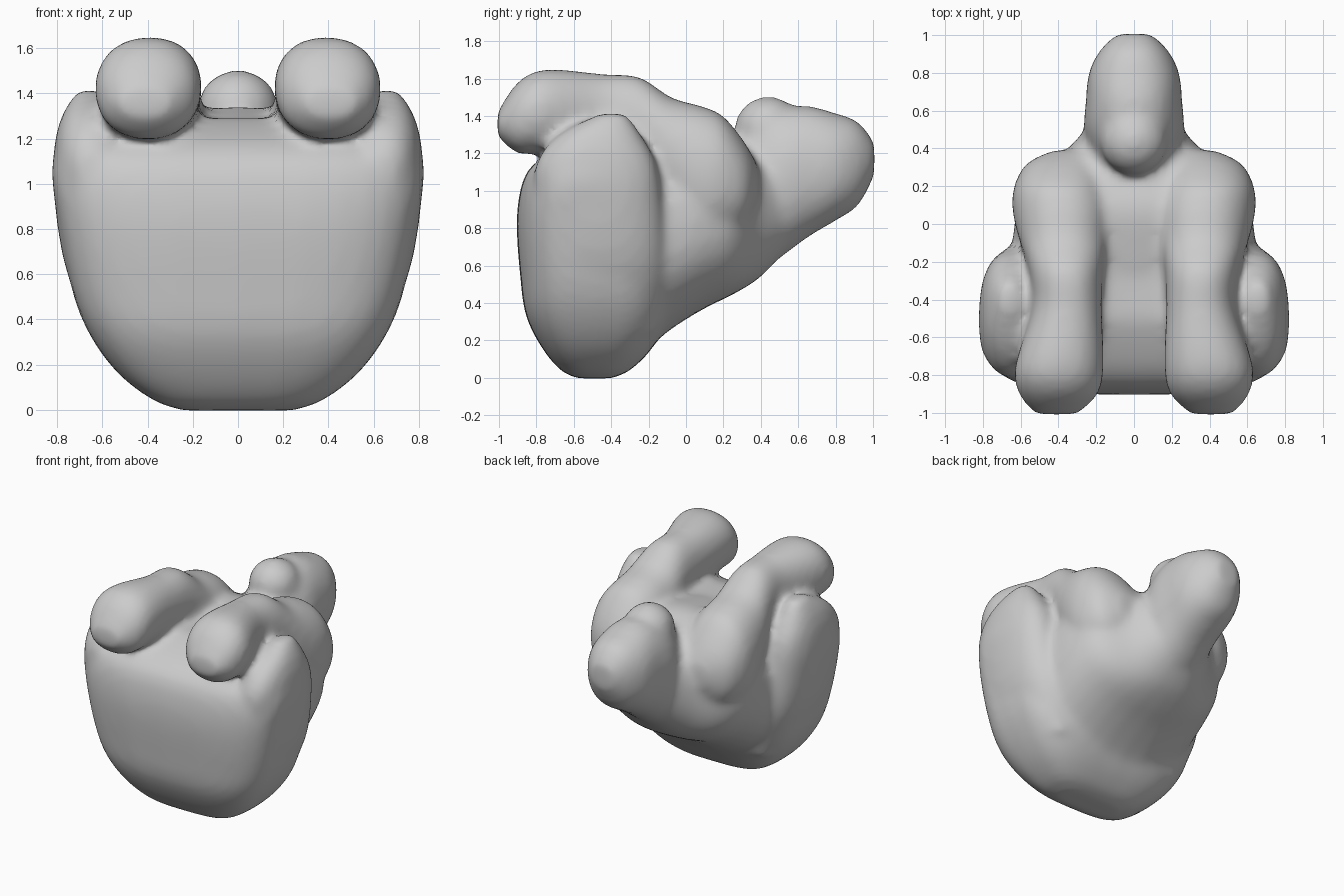
import bpy, bmesh
from math import cos, sin, tau, copysign

if "Cube" in bpy.data.objects:
    bpy.data.objects.remove(bpy.data.objects["Cube"])

parts = []


def add_part(name, bm):
    bmesh.ops.recalc_face_normals(bm, faces=bm.faces)
    me = bpy.data.meshes.new(name)
    bm.to_mesh(me)
    bm.free()
    ob = bpy.data.objects.new(name, me)
    bpy.context.collection.objects.link(ob)
    parts.append(ob)


def smooth_rows(rows, steps=4):
    """Catmull-Rom curve through the loft rows."""
    out = []
    for i in range(len(rows) - 1):
        p = [rows[max(i - 1, 0)], rows[i], rows[i + 1], rows[min(i + 2, len(rows) - 1)]]
        for k in range(steps):
            t = k / steps
            out.append([b + .5 * t * (c - a + t * (2 * a - 5 * b + 4 * c - d
                        + t * (3 * (b - c) + d - a))) for a, b, c, d in zip(*p)])
    return out + [rows[-1]]


def loft(name, rows, axis, power=2.0, n=32, side=1):
    """Rows of (position, x centre, x radius, low, high) skinned along y or z."""
    bm = bmesh.new()
    rings = []
    for t, cx, rx, lo, hi in smooth_rows(rows):
        ring = []
        for i in range(n):
            c, s = cos(tau * i / n), sin(tau * i / n)
            x = side * cx + rx * copysign(abs(c) ** (2 / power), c)
            v = (lo + hi) / 2 + (hi - lo) / 2 * copysign(abs(s) ** (2 / power), s)
            ring.append(bm.verts.new((x, t, v) if axis == 'y' else (x, v, t)))
        rings.append(ring)
    for a, b in zip(rings, rings[1:]):
        for i in range(n):
            bm.faces.new((a[i], a[(i + 1) % n], b[(i + 1) % n], b[i]))
    bm.faces.new(rings[0])
    bm.faces.new(rings[-1])
    add_part(name, bm)


def ball(name, centre, radii):
    bm = bmesh.new()
    bmesh.ops.create_uvsphere(bm, u_segments=24, v_segments=14, radius=1)
    bmesh.ops.scale(bm, vec=radii, verts=bm.verts)
    bmesh.ops.translate(bm, vec=centre, verts=bm.verts)
    add_part(name, bm)


# Broad rounded front mass
loft("front_mass", [
    (-.003, 0, .24, -.58, -.40), (.04, 0, .37, -.67, -.30),
    (.16, 0, .53, -.77, -.18), (.33, 0, .655, -.855, -.09),
    (.53, 0, .735, -.885, -.08), (.84, 0, .795, -.905, -.11),
    (1.06, 0, .825, -.87, -.15), (1.17, 0, .79, -.78, -.18),
    (1.25, 0, .70, -.62, -.23), (1.29, 0, .62, -.5, -.28)], 'z', 3.3)

# Torso sloping up to the rear
loft("torso", [
    (-.55, 0, .50, .05, 1.2), (-.43, 0, .62, .05, 1.25), (-.28, 0, .66, .08, 1.29),
    (-.12, 0, .645, .23, 1.32), (.08, 0, .62, .36, 1.34), (.26, 0, .54, .45, 1.28),
    (.40, 0, .35, .54, 1.22), (.55, 0, .22, .70, 1.2)], 'y', 2.4)

# Head with a rounded brow
loft("head", [
    (.27, 0, .12, .9, 1.30), (.35, 0, .22, .56, 1.39), (.5, 0, .265, .64, 1.44),
    (.65, 0, .255, .75, 1.455), (.8, 0, .24, .84, 1.415),
    (.92, 0, .18, .92, 1.37), (1.007, 0, .09, 1.08, 1.26)], 'y', 2.2)
ball("brow", (0, .44, 1.335), (.18, .18, .17))

# Shoulders, reaching arms and side lobes
for s in (-1, 1):
    loft("arm", [
        (.39, .33, .10, .95, 1.12), (.32, .37, .20, .82, 1.25),
        (.2, .385, .25, .75, 1.40), (.08, .375, .27, .73, 1.455),
        (-.08, .37, .24, .88, 1.50), (-.25, .36, .195, 1.07, 1.61),
        (-.45, .355, .185, 1.17, 1.625), (-.75, .395, .235, 1.2, 1.65),
        (-.90, .40, .21, 1.2, 1.58), (-1.008, .41, .11, 1.29, 1.42)],
        'y', 2.2, side=s)
    loft("side_lobe", [
        (.25, .45, .14, -.72, -.16), (.6, .57, .185, -.78, -.11),
        (.95, .63, .185, -.81, -.13), (1.15, .645, .17, -.80, -.16),
        (1.3, .65, .13, -.68, -.24), (1.415, .66, .05, -.46, -.32)],
        'z', 2.3, side=s)

# Fuse all the parts into one soft skin
bpy.ops.object.select_all(action='DESELECT')
for ob in parts:
    ob.select_set(True)
bpy.context.view_layer.objects.active = parts[0]
bpy.ops.object.join()
figure = bpy.context.object
figure.name = "reclining_figure"
remesh = figure.modifiers.new("fuse", 'REMESH')
remesh.mode = 'VOXEL'
remesh.voxel_size = .025
remesh.use_smooth_shade = True
soften = figure.modifiers.new("soften", 'SMOOTH')
soften.factor = .5
soften.iterations = 14
